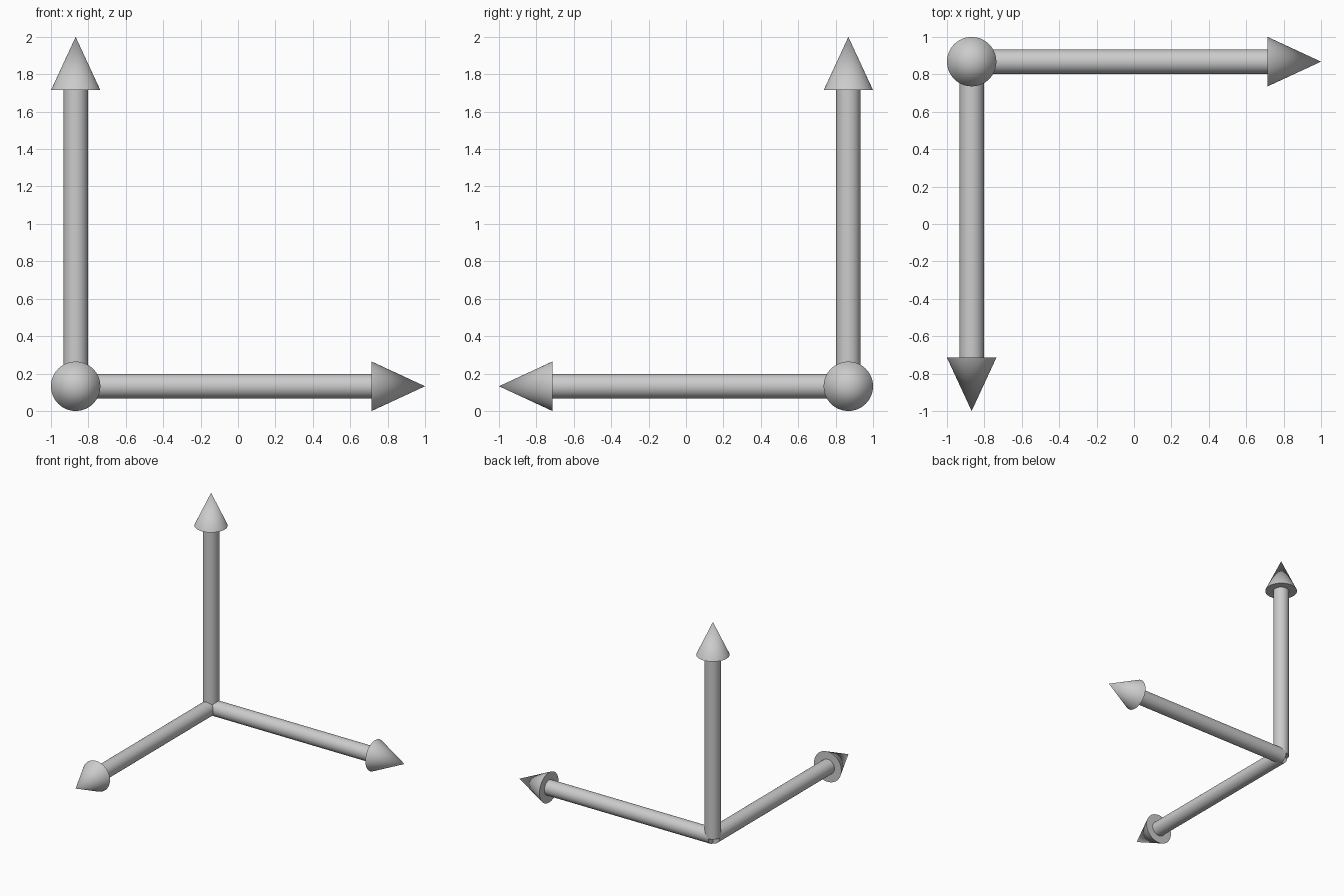
import bpy
import bmesh
from math import pi
from mathutils import Matrix, Vector

if "Cube" in bpy.data.objects:
    bpy.data.objects.remove(bpy.data.objects["Cube"])

CORNER = Vector((-0.868, 0.868, 0.132))  # where the three arrows meet
SIDES = 64
SHAFT_R, HEAD_R = 0.065, 0.132
NECK, TIP = 1.583, 1.868                 # distances from the corner


def cone_part(name, rotation, r1, r2, start, end):
    """Cylinder or cone along local z from start to end, turned about the corner."""
    bm = bmesh.new()
    place = (Matrix.Translation(CORNER) @ rotation
             @ Matrix.Translation((0, 0, (start + end) / 2)))
    bmesh.ops.create_cone(bm, cap_ends=True, segments=SIDES, radius1=r1,
                          radius2=r2, depth=end - start, matrix=place)
    mesh = bpy.data.meshes.new(name)
    bm.to_mesh(mesh)
    bm.free()
    obj = bpy.data.objects.new(name, mesh)
    bpy.context.collection.objects.link(obj)
    bpy.ops.object.select_all(action='DESELECT')
    obj.select_set(True)
    bpy.context.view_layer.objects.active = obj
    bpy.ops.object.shade_smooth_by_angle(angle=pi / 6)


# One arrow to the right (+x), one to the front (-y), one upward (+z)
directions = {
    "right": Matrix.Rotation(pi / 2, 4, 'Y'),
    "front": Matrix.Rotation(pi / 2, 4, 'X'),
    "up": Matrix.Identity(4),
}
for label, rot in directions.items():
    cone_part(label + "_arrow_shaft", rot, SHAFT_R, SHAFT_R, 0, NECK)
    cone_part(label + "_arrow_head", rot, HEAD_R, 0, NECK, TIP)
